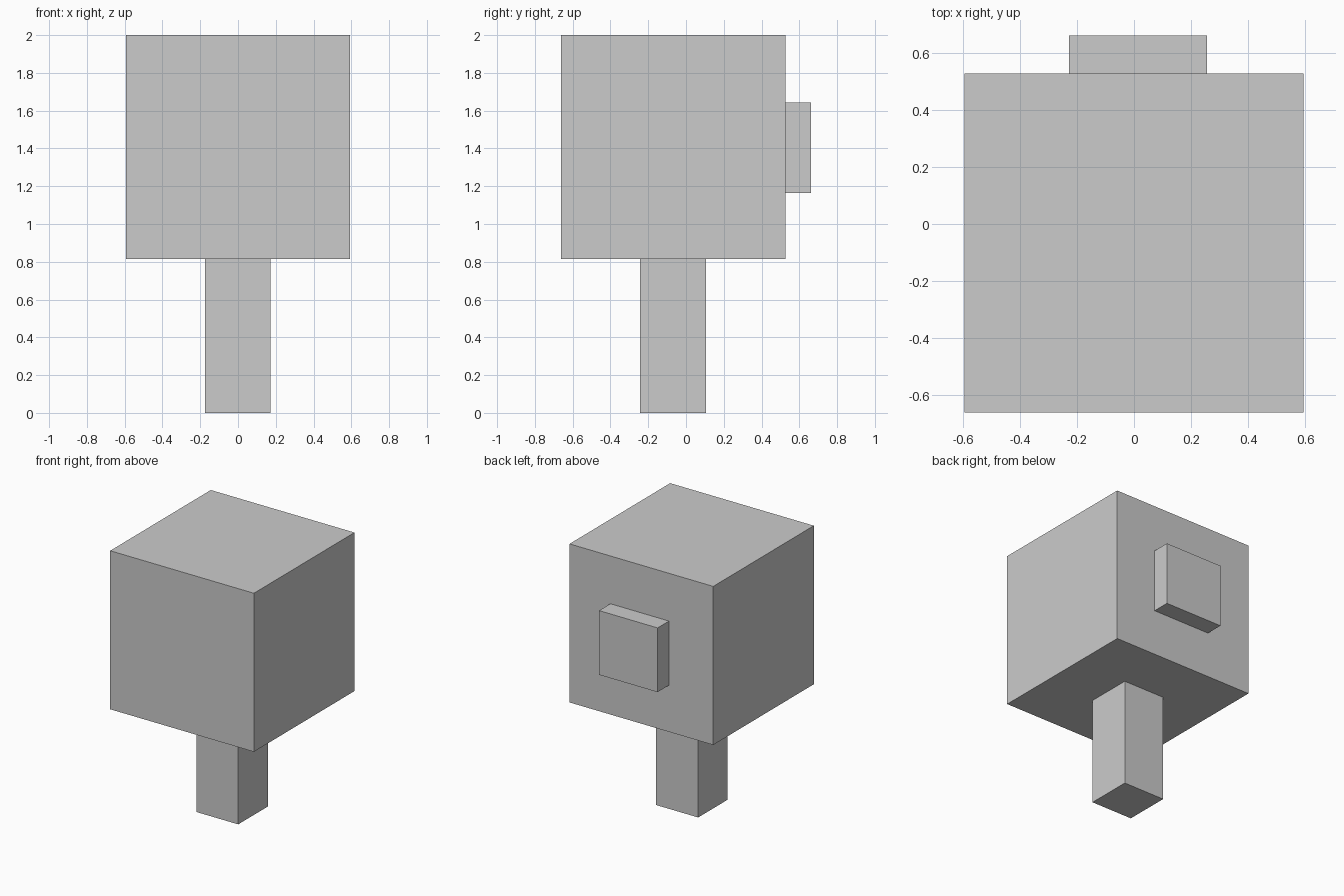
import bpy

if "Cube" in bpy.data.objects:
    bpy.data.objects.remove(bpy.data.objects["Cube"])


def box(name, lo, hi):
    """Box spanning two opposite corners."""
    centre = [(a + b) / 2 for a, b in zip(lo, hi)]
    bpy.ops.mesh.primitive_cube_add(size=1, location=centre)
    obj = bpy.context.object
    obj.name = name
    obj.scale = [b - a for a, b in zip(lo, hi)]
    bpy.ops.object.transform_apply(location=False, rotation=False, scale=True)
    return obj


# Large cubic head
box("head_block", (-0.594, -0.661, 0.815), (0.594, 0.527, 2.0))

# Square post below the head
box("post", (-0.175, -0.243, 0.0), (0.172, 0.106, 0.815))

# Shallow plate on the back face
box("back_plate", (-0.228, 0.527, 1.163), (0.256, 0.661, 1.643))
